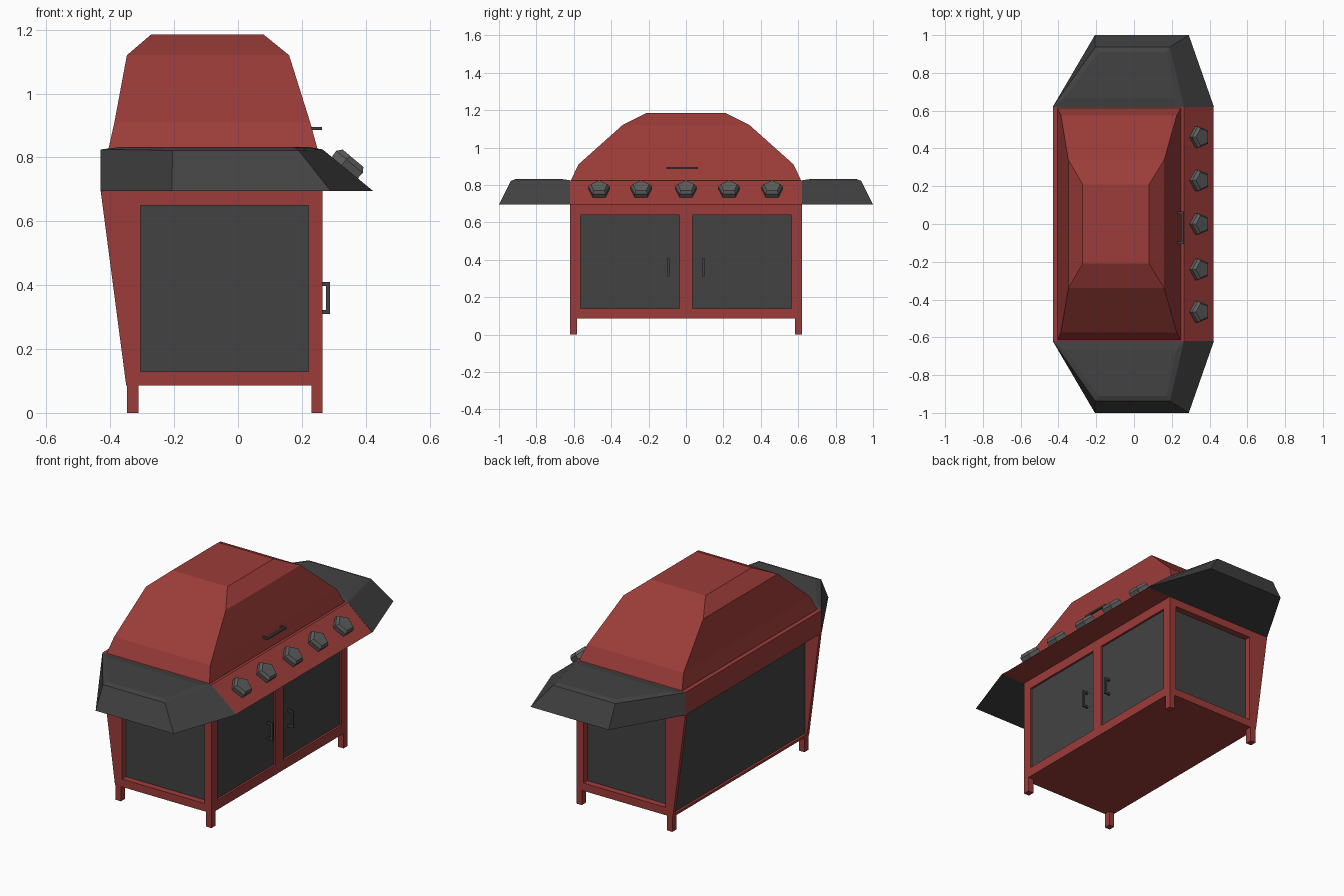
import bpy, bmesh, math
from mathutils import Vector

if "Cube" in bpy.data.objects:
    bpy.data.objects.remove(bpy.data.objects["Cube"])


def material(name, rgb):
    m = bpy.data.materials.new(name)
    m.diffuse_color = (*rgb, 1)
    m.use_nodes = True
    m.node_tree.nodes["Principled BSDF"].inputs["Base Color"].default_value = m.diffuse_color
    return m


RED = material("red_enamel", (0.33, 0.045, 0.04))
DARK = material("dark_steel", (0.055, 0.055, 0.055))
GREY = material("grey_steel", (0.11, 0.11, 0.11))


def loft(name, rings, mat):
    """Solid skinned through rings of equal length, capped at both ends."""
    bm = bmesh.new()
    loops = [[bm.verts.new(p) for p in r] for r in rings]
    n = len(loops[0])
    for a, b in zip(loops, loops[1:]):
        for i in range(n):
            j = (i + 1) % n
            bm.faces.new((a[i], a[j], b[j], b[i]))
    bm.faces.new(loops[0])
    bm.faces.new(loops[-1])
    return finish(name, bm, mat)


def boxes(name, spans, mat):
    """One mesh made of boxes given as (x0, x1, y0, y1, z0, z1)."""
    bm = bmesh.new()
    for x0, x1, y0, y1, z0, z1 in spans:
        vs = bmesh.ops.create_cube(bm, size=1)["verts"]
        for v in vs:
            v.co = ((x0 + x1) / 2 + v.co.x * (x1 - x0),
                    (y0 + y1) / 2 + v.co.y * (y1 - y0),
                    (z0 + z1) / 2 + v.co.z * (z1 - z0))
    return finish(name, bm, mat)


def finish(name, bm, mat):
    bmesh.ops.recalc_face_normals(bm, faces=bm.faces)
    me = bpy.data.meshes.new(name)
    bm.to_mesh(me)
    bm.free()
    ob = bpy.data.objects.new(name, me)
    bpy.context.collection.objects.link(ob)
    if mat:
        me.materials.append(mat)
    return ob


def flip(s, a, b):
    return (a, b) if s > 0 else (-b, -a)


# Cabinet body: side profile with the sloped control panel, extruded along y
profile = [(.265, .085), (-.35, .085), (-.43, .695), (-.43, .825),
           (.265, .825), (.42, .695), (.265, .695)]
body = loft("cabinet_body", [[(x, y, z) for x, z in profile] for y in (-.62, .62)], RED)

# Recesses for doors, side panels and back panel
cuts = [(-.6, -.335, -.6, .6, .1, .694)]
for s in (-1, 1):
    cuts.append((.25, .35, *flip(s, .035, .565), .14, .64))
    cuts.append((-.305, .22, *flip(s, .58, .7), .13, .65))
cutter = boxes("recess_cutter", cuts, RED)
mod = body.modifiers.new("recesses", 'BOOLEAN')
mod.object = cutter
mod.operation = 'DIFFERENCE'
mod.solver = 'EXACT'
bpy.context.view_layer.objects.active = body
bpy.ops.object.modifier_apply(modifier=mod.name)
bpy.data.objects.remove(cutter)

# Back panel
boxes("back_panel", [(-.338, -.333, -.6, .6, .1, .694)], DARK)

for s, side in ((-1, "left"), (1, "right")):
    # Door, side panel and door handle
    boxes(side + "_door", [(.245, .253, *flip(s, .035, .565), .14, .64)], DARK)
    boxes(side + "_side_panel", [(-.305, .22, *flip(s, .575, .583), .13, .65)], DARK)
    y = flip(s, .088, .099)
    boxes(side + "_door_handle", [(.276, .288, *y, .31, .41),
                                  (.25, .276, *y, .31, .322),
                                  (.25, .276, *y, .398, .41)], DARK)
    # Legs
    boxes(side + "_front_leg", [(.23, .265, *flip(s, .582, .62), 0, .086)], RED)
    boxes(side + "_back_leg", [(-.347, -.312, *flip(s, .582, .62), 0, .086)], RED)
    # Side shelf with slightly raised top
    rings = [
        [(-.43, .62, .695), (.423, .62, .695), (.29, 1, .695), (-.207, 1, .695)],
        [(-.43, .62, .825), (.265, .62, .825), (.19, .937, .822), (-.205, .937, .822)],
        [(-.37, .665, .832), (.225, .665, .832), (.172, .91, .832), (-.185, .91, .832)]]
    loft(side + "_shelf", [[(x, s * y, z) for x, y, z in r] for r in rings], DARK)

# Faceted lid: rectangles (x0, x1, half depth, z)
steps = [(-.405, .25, .615, .82), (-.405, .248, .613, .83), (-.387, .226, .575, .91),
         (-.348, .16, .34, 1.12), (-.272, .08, .21, 1.185)]
loft("lid", [[(a, -y, z), (b, -y, z), (b, y, z), (a, y, z)] for a, b, y, z in steps], RED)

# Lid handle
boxes("lid_handle", [(.25, .263, -.105, .065, .886, .896),
                     (.215, .25, -.105, -.093, .886, .896),
                     (.215, .25, .053, .065, .886, .896)], DARK)

# Pentagonal knobs standing on the sloped panel
up = Vector((-.155, 0, .13)).normalized()
out = Vector((.13, 0, .155)).normalized()
for k, y in enumerate((-.465, -.24, 0, .23, .46)):
    c = Vector((.338, y, .7638))
    rings = []
    for r, h in ((.058, -.002), (.06, .024), (.047, .04)):
        rings.append([c + out * h + up * (r * math.cos(a)) + Vector((0, r * math.sin(a), 0))
                      for a in (i * math.tau / 5 for i in range(5))])
    loft("knob_%d" % (k + 1), rings, GREY)
